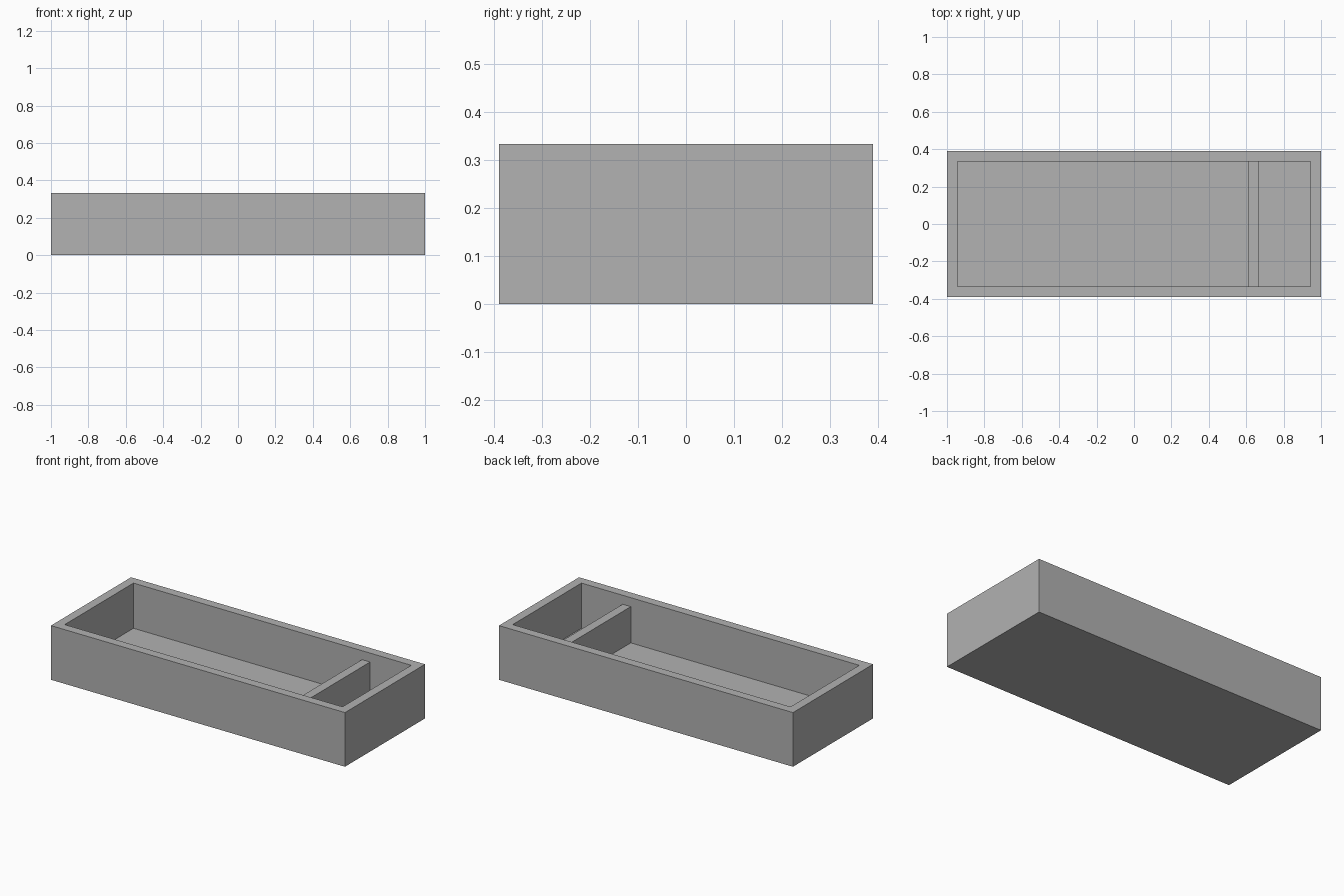
import bpy
import bmesh
from mathutils import Matrix, Vector

LENGTH, WIDTH, HEIGHT = 2.0, 0.778, 0.333
WALL = 0.055
FLOOR = 0.055
DIVIDER_X = 0.637
DIVIDER_TOP = 0.278

cube = bpy.data.objects.get("Cube")
if cube:
    bpy.data.objects.remove(cube, do_unlink=True)

grey = bpy.data.materials.new("plain_grey")
grey.use_nodes = True
colour = (0.445, 0.445, 0.445, 1.0)
grey.diffuse_color = colour
grey.node_tree.nodes["Principled BSDF"].inputs["Base Color"].default_value = colour


def box(bm, size, centre):
    """Add a box to the mesh being built."""
    matrix = Matrix.Translation(centre) @ Matrix.Diagonal((*size, 1.0))
    bmesh.ops.create_cube(bm, size=1.0, matrix=matrix)


def finish(bm, name):
    """Turn the built mesh into a named grey object."""
    bmesh.ops.recalc_face_normals(bm, faces=bm.faces)
    mesh = bpy.data.meshes.new(name)
    bm.to_mesh(mesh)
    bm.free()
    mesh.materials.append(grey)
    obj = bpy.data.objects.new(name, mesh)
    bpy.context.collection.objects.link(obj)
    return obj


# Tray: a block whose top is inset for the rim and sunk to the floor
bm = bmesh.new()
box(bm, (LENGTH, WIDTH, HEIGHT), (0, 0, HEIGHT / 2))
top = max(bm.faces, key=lambda f: f.calc_center_median().z)
bmesh.ops.inset_region(bm, faces=[top], thickness=WALL, use_even_offset=True)
sunk = bmesh.ops.extrude_face_region(bm, geom=[top])
floor_verts = [v for v in sunk["geom"] if isinstance(v, bmesh.types.BMVert)]
bmesh.ops.translate(bm, verts=floor_verts, vec=Vector((0, 0, FLOOR - HEIGHT)))
if top.is_valid:
    bmesh.ops.delete(bm, geom=[top], context="FACES_ONLY")
finish(bm, "tray")

# Divider: a lower cross wall between the long sides
bm = bmesh.new()
box(bm, (WALL, WIDTH - 2 * WALL, DIVIDER_TOP - FLOOR),
    (DIVIDER_X, 0, (DIVIDER_TOP + FLOOR) / 2))
finish(bm, "divider")
